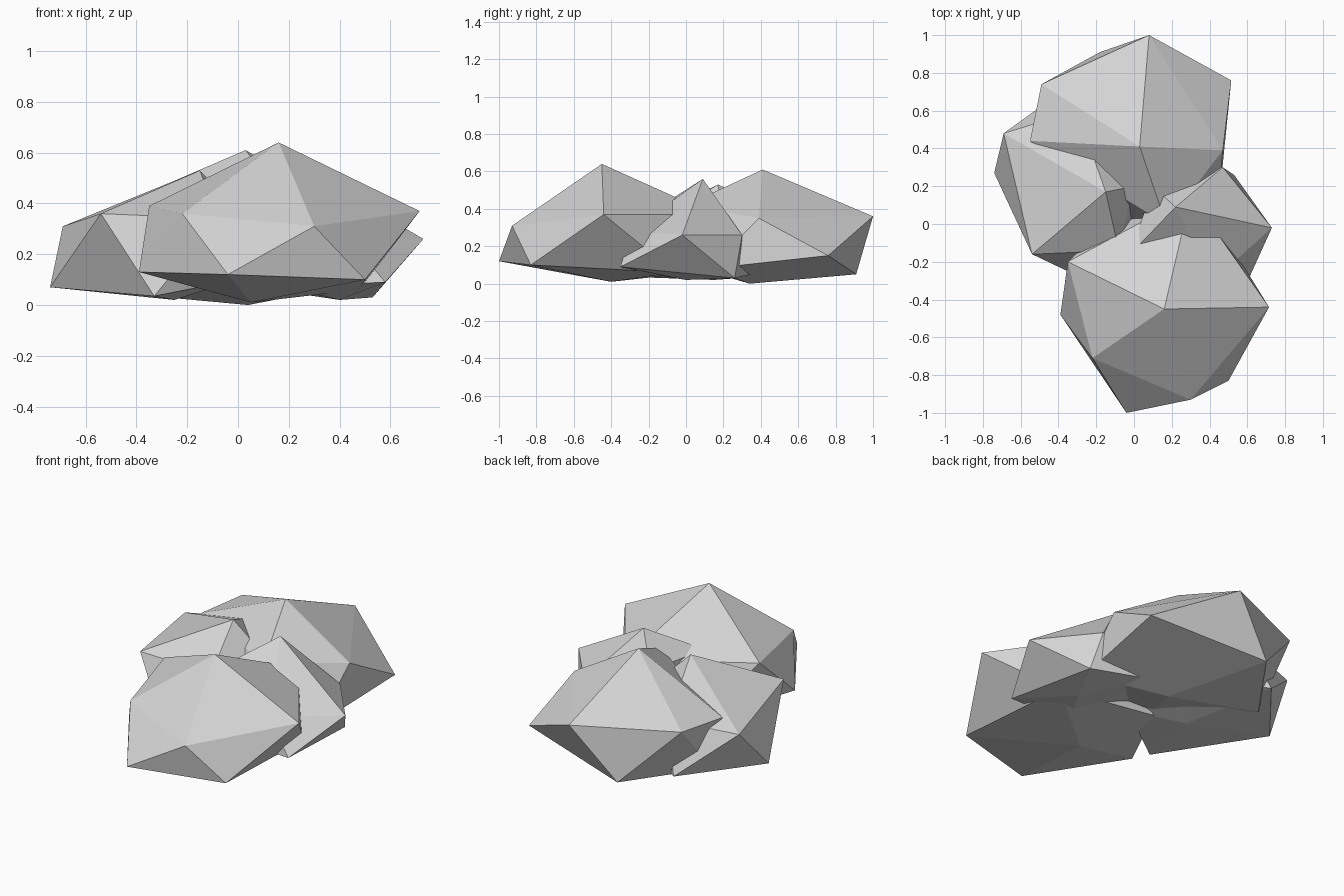
import bpy
import bmesh

# Remove the default object
default = bpy.data.objects.get("Cube")
if default:
    bpy.data.objects.remove(default, do_unlink=True)

# One plain stone colour
stone = bpy.data.materials.new("stone_grey")
stone.use_nodes = True
colour = (0.66, 0.66, 0.66, 1.0)
stone.diffuse_color = colour
stone.node_tree.nodes["Principled BSDF"].inputs["Base Color"].default_value = colour


def make_rock(name, apex, upper_ring, lower_ring, bottom):
    """Faceted boulder: the convex hull of a peak, two corner rings and a base point."""
    bm = bmesh.new()
    for corner in [apex, *upper_ring, *lower_ring, bottom]:
        bm.verts.new(corner)
    hull = bmesh.ops.convex_hull(bm, input=list(bm.verts))
    loose = [v for v in hull["geom_interior"] if isinstance(v, bmesh.types.BMVert)]
    bmesh.ops.delete(bm, geom=loose, context="VERTS")
    bmesh.ops.recalc_face_normals(bm, faces=list(bm.faces))
    mesh = bpy.data.meshes.new(name)
    bm.to_mesh(mesh)
    bm.free()
    mesh.materials.append(stone)
    rock = bpy.data.objects.new(name, mesh)
    bpy.context.scene.collection.objects.link(rock)
    return rock


# Large boulder at the front
make_rock(
    "front_rock",
    apex=(.16, -.45, .64),
    upper_ring=[(-.35, -.2, .39), (-.22, -.71, .36), (.3, -.93, .31),
                (.715, -.44, .37), (.3, .15, .37)],
    lower_ring=[(-.39, -.48, .13), (-.04, -1, .12), (.5, -.83, .1),
                (.48, -.06, .06), (-.1, .05, .06)],
    bottom=(.05, -.4, .01),
)

# Large boulder at the back
make_rock(
    "back_rock",
    apex=(.03, .41, .61),
    upper_ring=[(.08, 1, .36), (.47, .39, .35), (.17, 0, .42),
                (-.55, .44, .36), (-.49, .74, .37)],
    lower_ring=[(.515, .76, .15), (.45, .12, .08), (-.1, 0, .1),
                (-.5, .46, .05), (-.18, .91, .05)],
    bottom=(.04, .34, 0),
)

# Medium rock on the right-hand side
make_rock(
    "right_rock",
    apex=(-.15, .17, .53),
    upper_ring=[(-.69, .48, .31), (-.54, -.16, .36), (-.08, -.14, .34),
                (0, .2, .38), (-.3, .6, .34)],
    lower_ring=[(-.74, .27, .07), (-.33, -.26, .035), (0, -.05, .1),
                (0, .4, .1), (-.4, .69, .06)],
    bottom=(-.25, .15, .02),
)

# Small rock on the left-hand side
make_rock(
    "left_rock",
    apex=(.22, .09, .56),
    upper_ring=[(.73, -.02, .26), (.47, .3, .26), (.1, .2, .38),
                (-.02, -.16, .4), (.42, -.3, .28)],
    lower_ring=[(.58, -.35, .09), (.53, .26, .03), (.2, .35, .05),
                (.05, .05, .1), (.2, -.3, .07)],
    bottom=(.4, 0, .02),
)
